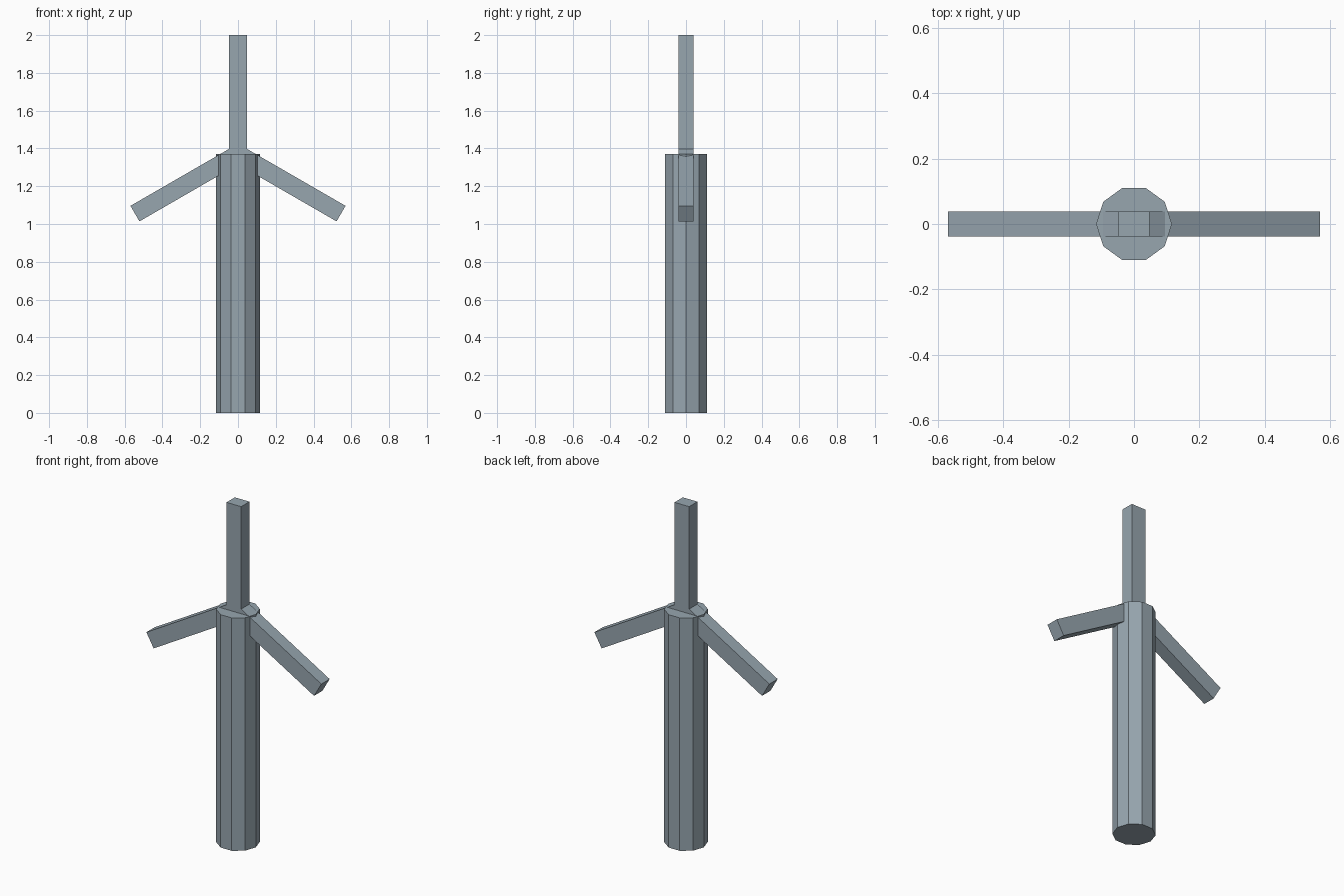
import bpy
import math
from mathutils import Matrix

cube = bpy.data.objects.get("Cube")
if cube:
    bpy.data.objects.remove(cube, do_unlink=True)

HUB_Z = 1.37
BLADE_LENGTH = 0.63
BLADE_WIDTH = 0.095
BLADE_DEPTH = 0.077

# Single blue-grey material
steel = bpy.data.materials.new("blue_grey")
steel.use_nodes = True
colour = (0.31, 0.38, 0.43, 1)
steel.diffuse_color = colour
steel.node_tree.nodes["Principled BSDF"].inputs["Base Color"].default_value = colour

# Ten-sided tower with a corner on the x axis
bpy.ops.mesh.primitive_cylinder_add(vertices=10, radius=0.116, depth=HUB_Z,
                                    location=(0, 0, HUB_Z / 2))
tower = bpy.context.object
tower.name = "tower"
tower.data.transform(Matrix.Rotation(math.pi / 2, 4, "Z"))
tower.data.materials.append(steel)


# Box blade reaching out from the hub, turned about the y axis
def add_blade(name, degrees):
    bpy.ops.mesh.primitive_cube_add(size=1)
    blade = bpy.context.object
    blade.name = name
    blade.data.transform(
        Matrix.Translation((0, 0, HUB_Z))
        @ Matrix.Rotation(math.radians(degrees), 4, "Y")
        @ Matrix.Translation((0, 0, BLADE_LENGTH / 2))
        @ Matrix.Diagonal((BLADE_WIDTH, BLADE_DEPTH, BLADE_LENGTH, 1)))
    blade.data.materials.append(steel)


for name, degrees in (("top_blade", 0), ("left_blade", 120), ("right_blade", -120)):
    add_blade(name, degrees)
